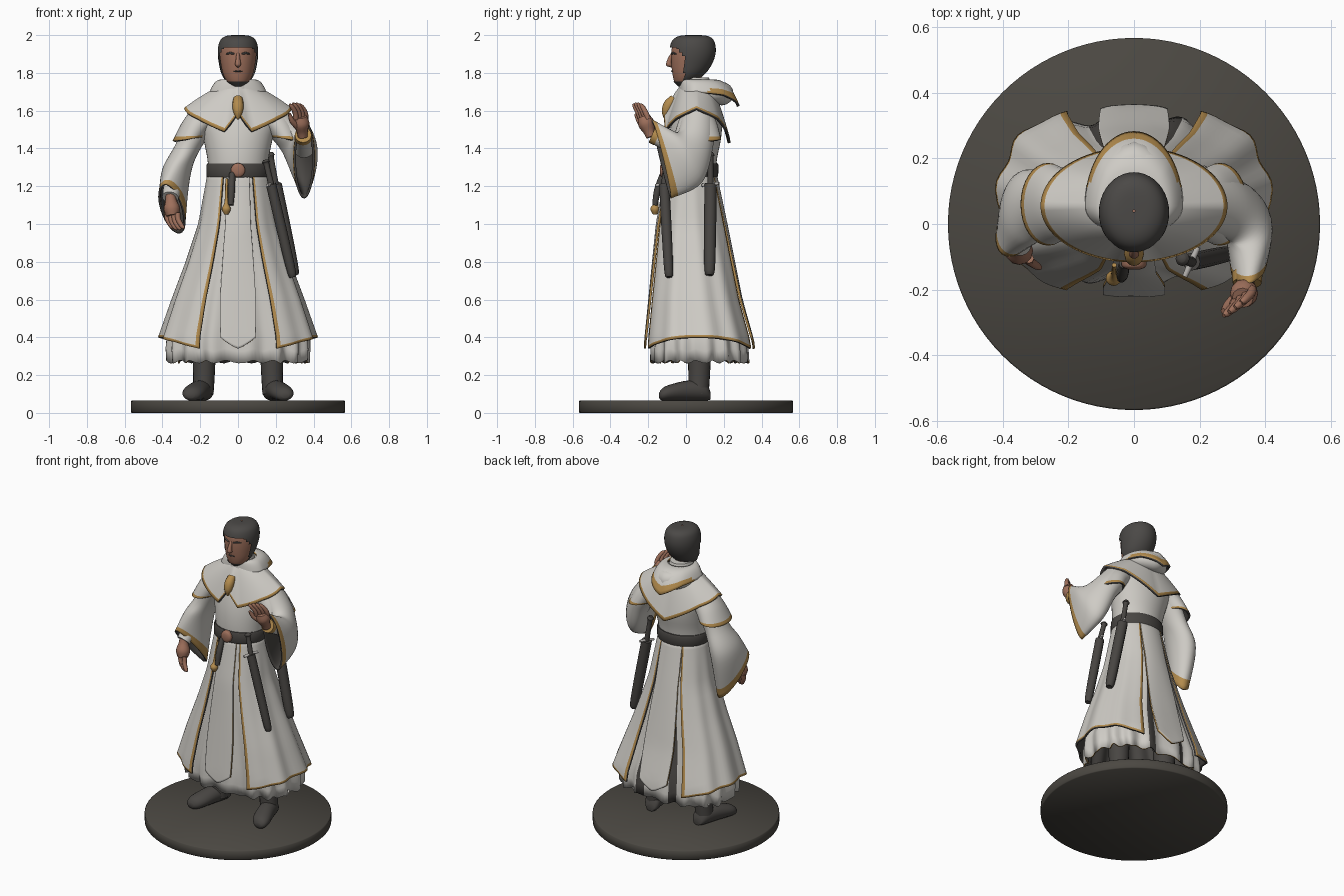
import bpy, bmesh
from math import sin, cos, pi, radians, copysign
from mathutils import Vector as V

if "Cube" in bpy.data.objects:
    bpy.data.objects.remove(bpy.data.objects["Cube"])


def material(name, *rgb):
    m = bpy.data.materials.new(name)
    m.use_nodes = True
    m.diffuse_color = (*rgb, 1)
    bsdf = next(n for n in m.node_tree.nodes if n.type == 'BSDF_PRINCIPLED')
    bsdf.inputs["Base Color"].default_value = (*rgb, 1)
    bsdf.inputs["Roughness"].default_value = .8
    return m


WHITE = material("white cloth", .62, .6, .56)
GOLD = material("gold trim", .45, .26, .075)
DARK = material("dark leather", .065, .06, .055)
HAIR = material("hair", .07, .066, .062)
SKIN = material("skin", .34, .16, .105)
STONE = material("base stone", .07, .064, .054)
METAL = material("pale metal", .5, .48, .46)
CLOTH = [WHITE, GOLD, DARK]


def interp(keys, x):
    """Piecewise linear lookup in (x, value...) rows."""
    for a, b in zip(keys, keys[1:]):
        if x <= b[0] or b is keys[-1]:
            f = min(1, max(0, (x - a[0]) / (b[0] - a[0])))
            return [p + (q - p) * f for p, q in zip(a[1:], b[1:])]


def smooth_rows(keys, n):
    """Catmull-Rom interpolation between rows of points."""
    rows, last = [], len(keys) - 1
    for i in range(last):
        quad = [keys[max(0, min(last, i + k))] for k in (-1, 0, 1, 2)]
        for s in range(n):
            t = s / n
            rows.append([b + (c - a) * t / 2 + (a - b * 2.5 + c * 2 - d / 2) * t * t
                         + ((b - c) * 3 + d - a) * t ** 3 / 2 for a, b, c, d in zip(*quad)])
    return rows + [keys[-1]]


def grid(name, rows, mats, closed=True, caps=False, rule=None, thick=0):
    """Skin rows of points; rule(i, j, centre) gives a material index, or -1 for a hole."""
    bm = bmesh.new()
    vs = [[bm.verts.new(p) for p in r] for r in rows]
    nc, facing = len(rows[0]), 0
    for i in range(len(rows) - 1):
        mid = sum(rows[i] + rows[i + 1], V()) / (2 * nc)
        if not closed:
            mid = V((0, .05, mid.z))
        for j in range(nc if closed else nc - 1):
            k = (j + 1) % nc
            quad = (vs[i][j], vs[i][k], vs[i + 1][k], vs[i + 1][j])
            centre = sum((v.co for v in quad), V()) / 4
            idx = rule(i, j, centre) if rule else 0
            if idx < 0:
                continue
            f = bm.faces.new(quad)
            f.material_index = idx
            f.normal_update()
            facing += f.normal.dot(centre - mid) * f.calc_area()
    if caps:
        bm.faces.new(vs[0][::-1])
        bm.faces.new(vs[-1])
    if facing < 0:
        bmesh.ops.reverse_faces(bm, faces=bm.faces[:])
    if caps:
        bmesh.ops.recalc_face_normals(bm, faces=bm.faces[:])
    me = bpy.data.meshes.new(name)
    bm.to_mesh(me)
    bm.free()
    for m in mats:
        me.materials.append(m)
    for p in me.polygons:
        p.use_smooth = True
    me.set_sharp_from_angle(angle=radians(50))
    ob = bpy.data.objects.new(name, me)
    bpy.context.collection.objects.link(ob)
    if thick:
        s = ob.modifiers.new("thickness", 'SOLIDIFY')
        s.thickness, s.offset = thick, -1
        s.material_offset, s.material_offset_rim = 2, 1


def ring(c, u, v, n=32):
    return [V(c) + V(u) * cos(2 * pi * k / n) + V(v) * sin(2 * pi * k / n) for k in range(n)]


def flat_rings(table, n=40):
    """Horizontal ellipses from (z, rx, ry, cy) rows."""
    return [ring((0, cy, z), (rx, 0, 0), (0, ry, 0), n) for z, rx, ry, cy in table]


def tube(name, path, radii, mat, n=12):
    path = [V(p) for p in path]
    span = path[-1] - path[0]
    ref = V([0, 0, 0])
    ref[min(range(3), key=lambda k: (abs(span[k]), -k))] = 1
    keys = []
    for i, p in enumerate(path):
        t = path[min(i + 1, len(path) - 1)] - path[max(i - 1, 0)]
        u = t.cross(ref).normalized()
        keys.append(ring(p, u * radii[i], t.cross(u).normalized() * radii[i], n))
    grid(name, smooth_rows(keys, 4), [mat], caps=True)


# Round base
grid("base", flat_rings([(0, .562, .562, 0), (.005, .567, .567, 0), (.06, .567, .567, 0),
                         (.065, .562, .562, 0)], 96), [STONE], caps=True)

# Boots
for side, s in (("right", -1), ("left", 1)):
    tube(side + "_boot_shaft", [(s * .18, .07, .5), (s * .18, .07, .22), (s * .185, .065, .1)],
         [.07, .058, .055], DARK, 20)
    foot = [(.175, .13, .09, .03, .02), (.18, .1, .115, .052, .05), (.205, .01, .118, .057, .053),
            (.232, -.08, .108, .06, .043), (.245, -.125, .098, .045, .033), (.25, -.142, .092, .02, .014)]
    grid(side + "_boot_foot", smooth_rows([ring((s * x, y, z), (w, 0, 0), (0, 0, h), 20)
                                           for x, y, z, w, h in foot], 4), [DARK], caps=True)

# Robe skirt: one flaring surface, squarer toward the hem, shared by under robe and coat
FLARE = [(.27, .415, .298, .073, .8), (.38, .42, .292, .07, .8), (.6, .345, .25, .05, .82),
         (.8, .272, .22, .04, .88), (1, .208, .19, .03, .95), (1.28, .16, .135, .025, 1)]


def skirt_point(deg, z, grow=0):
    rx, ry, cy, power = interp(FLARE, z)
    x, y = (copysign(abs(q) ** power, q) for q in (cos(radians(deg)), sin(radians(deg))))
    return V(((rx + grow) * x, cy + (ry + grow) * y, z))


rows = [[skirt_point(d * 2.5, 1.28 - v * (1.01 + .008 * sin(d)),
                     -.012 - .036 * v + .014 * v * v * sin(radians(d * 2.5) * 16))
         for d in range(144)] for v in [k / 16 for k in range(17)]]
grid("under_robe", rows, CLOTH, thick=.008,
     rule=lambda i, j, c: 2 if 9 < abs(j * 2.5 - 89) < 18 else 0)


def panel(name, top, bottom, hem, trim, edge=.025, n=30):
    us = [0, edge] + [edge + (1 - 2 * edge) * k / n for k in range(1, n)] + [1 - edge, 1]
    vs = [k / 18 * .985 for k in range(19)] + [1]
    rows = []
    for v in vs:
        row = []
        for u in us:
            t, b = top[0] + (top[1] - top[0]) * u, bottom[0] + (bottom[1] - bottom[0]) * u
            fold = .012 * v * sin(u * 26) * sin(pi * u) if trim else 0
            row.append(skirt_point(t + (b - t) * v, 1.28 + (hem(u) - 1.28) * v, fold))
        rows.append(row)
    grid(name, rows, CLOTH, closed=False, thick=.012, rule=lambda i, j, c: int(
        trim and (j in (0, len(us) - 2) or i == len(vs) - 2)))


side_hem = lambda u: .34 + .06 * sin(pi * u)
point_hem = lambda u: .4 - .06 * (1 - abs(2 * u - 1))
panel("coat_left_panel", (-61, 62), (-66, 66), side_hem, True)
panel("coat_right_panel", (241, 118), (246, 114), side_hem, True)
panel("front_tabard", (-112, -68), (-99, -81), point_hem, False, n=12)
panel("back_tabard", (62, 118), (80, 100), point_hem, False, n=12)

# Torso, collar and belt
grid("torso", smooth_rows(flat_rings([
    (1.25, .153, .128, .025), (1.35, .163, .135, .03), (1.45, .183, .14, .045),
    (1.55, .205, .13, .06), (1.63, .16, .1, .065), (1.7, .08, .08, .065)]), 4), [WHITE], caps=True)
grid("collar", smooth_rows(flat_rings([(1.64, .11, .11, .06), (1.71, .085, .09, .05),
                                       (1.775, .068, .077, .045)]), 4), [WHITE], caps=True)
grid("belt", flat_rings([(1.245, .163, .14, .025), (1.255, .168, .145, .025),
                         (1.31, .168, .145, .028), (1.32, .163, .14, .028)]), [DARK], caps=True)
tube("buckle", [(0, -.11, 1.285), (0, -.13, 1.285), (0, -.138, 1.285)], [.038, .036, .02], SKIN, 16)
tube("belt_tail", [(-.03, -.12, 1.27), (-.035, -.15, 1.18), (-.038, -.165, 1.1)],
     [.016, .019, .014], DARK)
tube("tassel", [(-.06, -.125, 1.24), (-.062, -.155, 1.12), (-.062, -.165, 1.08), (-.062, -.165, 1.05)],
     [.007, .009, .024, .01], GOLD)


# Shoulder cape and fallen hood; the trim covers the last rows behind trim_y
def cape(name, z0, rx, front, back, hem, bulge, trim, trim_y, n=72):
    rows = []
    for v in [k / 10 * .94 for k in range(11)] + [1]:
        row = []
        for k in range(n):
            a = 2 * pi * k / n
            d = min(k, n - k) * 360 / n
            ry = front if d < 90 else back
            z = z0 - (z0 - interp(hem, d)[0]) * v ** bulge
            row.append(V(((.08 + (rx - .08) * v) * sin(a), .055 - (.08 + (ry - .08) * v) * cos(a), z)))
        rows.append(row)
    grid(name, rows, CLOTH[:1] * 3 if trim > 1 and trim_y > 1 else CLOTH, thick=.014,
         rule=lambda i, j, c: int(i > 10 - trim and c.y > trim_y))


cape("shoulder_cape", 1.735, .285, .172, .18,
     [(0, 1.59), (15, 1.49), (50, 1.56), (90, 1.615), (130, 1.56), (180, 1.43)], 1.25, 1, -1)
cape("hood_drape", 1.765, .15, .09, .228,
     [(0, 1.69), (90, 1.7), (130, 1.685), (180, 1.625)], 2.8, 2, .12)
tube("hood_roll", [(-.06, -.02, 1.67), (-.095, .05, 1.69), (-.075, .14, 1.695), (0, .19, 1.69),
                   (.075, .14, 1.695), (.095, .05, 1.69), (.06, -.02, 1.67)],
     [.012, .03, .052, .062, .052, .03, .012], WHITE, 16)
tube("cape_clasp", [(0, -.06, 1.665), (0, -.09, 1.63), (0, -.105, 1.59), (0, -.11, 1.555)],
     [.024, .03, .024, .006], GOLD)


# Sleeves
def sleeve(name, keys):
    rows = smooth_rows([ring(*k) for k in keys], 7)
    grid(name, rows, CLOTH, rule=lambda i, j, c: int(i > len(rows) - 4), thick=.012)


sleeve("right_sleeve", [((-.19, .06, 1.56), (.065, 0, -.05), (0, .09, 0)),
                        ((-.265, .06, 1.41), (.062, 0, -.02), (0, .09, 0)),
                        ((-.325, .05, 1.28), (.078, 0, 0), (0, .115, -.04)),
                        ((-.35, 0, 1.08), (.066, 0, -.015), (.03, .1, -.13))])
sleeve("left_sleeve", [((.19, .06, 1.56), (.065, 0, .05), (0, .09, 0)),
                       ((.285, .05, 1.45), (.068, 0, .04), (0, .095, -.03)),
                       ((.345, 0, 1.36), (.075, 0, .02), (0, .085, -.14)),
                       ((.35, -.13, 1.345), (.055, .01, 0), (0, .05, -.21))])
for side, s in (("right", -1), ("left", 1)):
    sleeve(side + "_shoulder_cap", [((s * .17, .06, 1.57), (.065, 0, s * .05), (0, .09, 0)),
                                    ((s * .22, .06, 1.52), (.075, 0, s * .02), (0, .108, 0)),
                                    ((s * .262, .06, 1.45), (.084, 0, -s * .01), (0, .126, 0))])
tube("right_cuff", [(-.335, .04, 1.25), (-.358, -.065, 1.14)], [.055, .044], WHITE, 16)
tube("left_cuff", [(.35, -.02, 1.4), (.345, -.175, 1.47)], [.055, .042], WHITE, 16)
tube("left_cuff_trim", [(.345, -.15, 1.459), (.345, -.18, 1.472)], [.047, .044], GOLD, 16)


# Hands
def hand(name, wrist, along, spread, curl):
    w, a, s, c = V(wrist), V(along).normalized(), V(spread).normalized(), V(curl).normalized()
    tube(name + "_palm", [w - a * .03, w, w + a * .045, w + a * .085], [.026, .03, .043, .032], SKIN)
    for i in range(4):
        k = w + a * .07 + s * (i - 1.5) * .022
        m = k + a * (.045 - .006 * abs(i - 1.5))
        tube(f"{name}_finger_{i + 1}", [k, m, m + a * .025 + c * .02, m + a * .03 + c * .035],
             [.015, .014, .012, .007], SKIN, 8)
    tube(name + "_thumb", [w + a * .02 - s * .02, w + a * .05 - s * .045 + c * .015,
                           w + a * .085 - s * .045 + c * .03], [.018, .015, .009], SKIN, 8)


hand("right_hand", (-.355, -.07, 1.125), (.1, -.25, -.95), (.8, -.5, 0), (.5, -.2, -.3))
hand("left_hand", (.34, -.195, 1.49), (-.1, -.35, .92), (.8, .6, 0), (-.5, -.3, .3))

# Head with cropped hair and jaw beard
HEAD = [(1.737, .03, .03, -.018), (1.752, .056, .055, -.006), (1.79, .078, .083, .012),
        (1.84, .09, .103, .026), (1.89, .096, .112, .034), (1.935, .093, .11, .036),
        (1.97, .078, .094, .038), (1.988, .045, .058, .04)]
grid("head", smooth_rows(flat_rings(HEAD), 4), [SKIN], caps=True)
hair_rows = flat_rings([(1.728, .025, .025, -.016)] + [(z + .009, x + .011, y + .01, c)
                                                      for z, x, y, c in HEAD[1:]])
hair_rows += flat_rings([(2, .004, .004, .04)])


def hair_rule(i, j, c):
    hairline = -.01 - .8 * max(0, c.z - 1.88)
    return 0 if c.z > 1.938 or c.y > hairline or c.z < 1.753 else -1


grid("hair_and_beard", smooth_rows(hair_rows, 5), [HAIR], rule=hair_rule)
tube("nose", [(0, -.07, 1.905), (0, -.086, 1.87), (0, -.09, 1.845), (0, -.074, 1.838)],
     [.008, .012, .016, .01], SKIN)
tube("mouth", [(-.022, -.07, 1.807), (0, -.077, 1.81), (.022, -.07, 1.807)], [.003, .004, .003], HAIR)
for side, s in (("right", -1), ("left", 1)):
    tube(side + "_brow", [(s * .018, -.076, 1.9), (s * .04, -.068, 1.905), (s * .062, -.052, 1.9)],
         [.004, .006, .003], HAIR, 8)


# Sheathed blades on the left hip
def blade(name, pommel, guard, tip, w):
    p, g, t = V(pommel), V(guard), V(tip)
    tube(name + "_grip", [p, p + (g - p) * .1, p + (g - p) * .2, g], [.012, .022, .015, .016], DARK)
    tube(name + "_guard", [g - V((.02, .045, .005)), g, g + V((.02, .045, .005))],
         [.008, .01, .008], METAL, 8)
    tube(name + "_scabbard", [g, g + (t - g) * .5, g + (t - g) * .95, t], [w, w, w * .85, .01], DARK)


blade("front_sword", (.145, -.105, 1.34), (.175, -.115, 1.21), (.29, -.09, .72), .027)
blade("rear_sword", (.17, .13, 1.38), (.2, .13, 1.21), (.3, .125, .73), .032)
